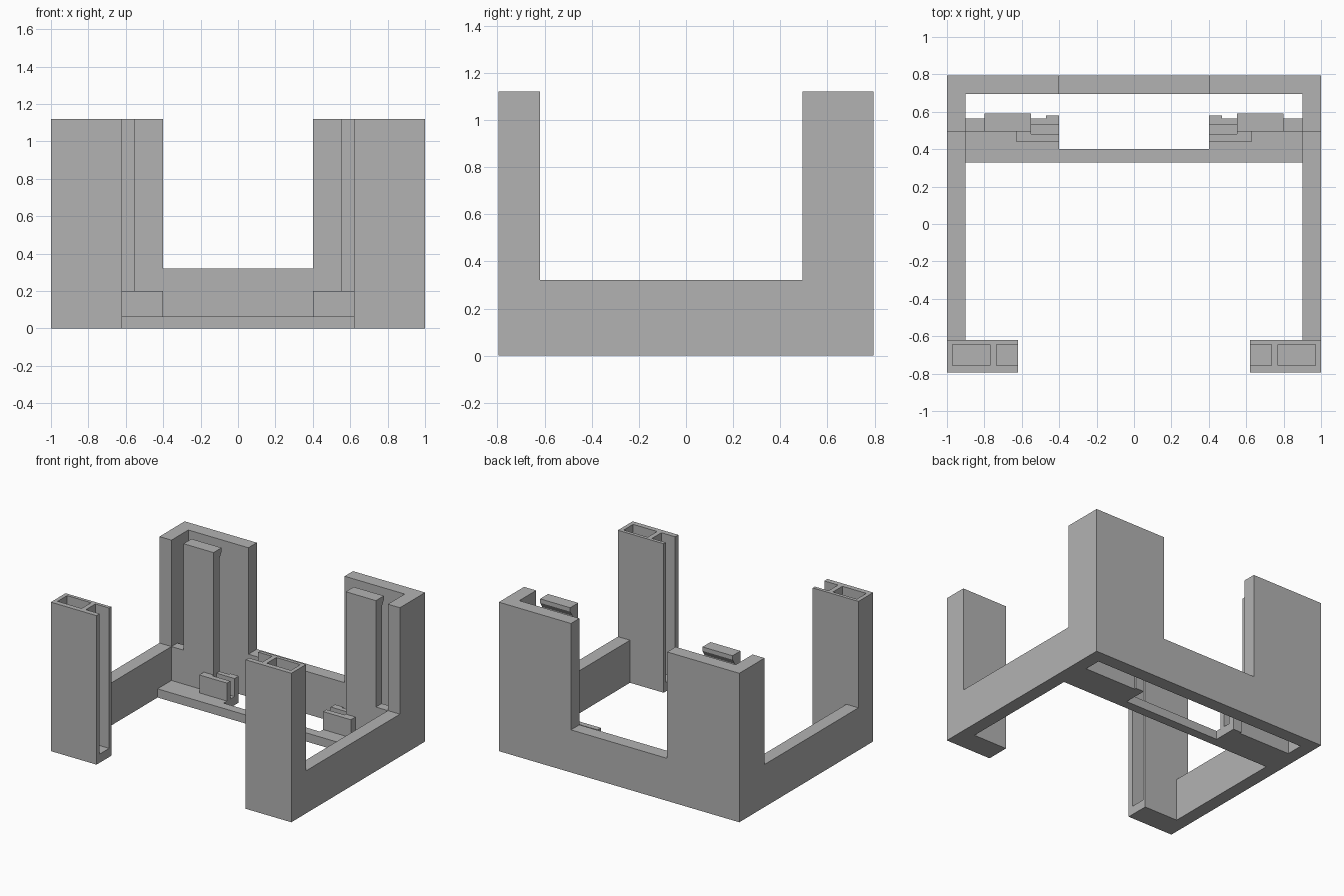
import bpy, bmesh
from mathutils import Vector

cube = bpy.data.objects.get("Cube")
if cube:
    bpy.data.objects.remove(cube, do_unlink=True)

grey = bpy.data.materials.new("plain grey")
grey.use_nodes = True
grey.diffuse_color = (0.45, 0.45, 0.45, 1)
grey.node_tree.nodes["Principled BSDF"].inputs["Base Color"].default_value = grey.diffuse_color

H, LOW, FLOOR = 1.12, 0.32, 0.065      # post, wall and floor heights
BACK, FRONT = 0.795, -0.795
WING, CLIP_BACK = 0.495, 0.565         # front of wing, back of clip bar


def prism(name, points, axis, lo, hi):
    """Extrude a 2D outline along an axis between lo and hi."""
    place = {"x": lambda a, b, c: (c, a, b),
             "y": lambda a, b, c: (a, c, b),
             "z": lambda a, b, c: (a, b, c)}[axis]
    bm = bmesh.new()
    face = bm.faces.new([bm.verts.new(place(a, b, lo)) for a, b in points])
    new = bmesh.ops.extrude_face_region(bm, geom=[face])["geom"]
    shift = Vector(place(0, 0, hi - lo))
    bmesh.ops.translate(bm, vec=shift, verts=[v for v in new if isinstance(v, bmesh.types.BMVert)])
    bmesh.ops.recalc_face_normals(bm, faces=bm.faces)
    mesh = bpy.data.meshes.new(name)
    bm.to_mesh(mesh)
    bm.free()
    mesh.materials.append(grey)
    obj = bpy.data.objects.new(name, mesh)
    bpy.context.collection.objects.link(obj)
    return obj


def box(name, x0, x1, y0, y1, z0, z1):
    return prism(name, [(x0, y0), (x1, y0), (x1, y1), (x0, y1)], "z", z0, z1)


def apply(obj, kind, **settings):
    mod = obj.modifiers.new(kind.title(), kind)
    for key, value in settings.items():
        setattr(mod, key, value)
    bpy.context.view_layer.objects.active = obj
    bpy.ops.object.modifier_apply(modifier=mod.name)


def both_sides(half):
    return half + [(-a, b) for a, b in reversed(half)]


# Back wall with its two raised panels
prism("back_wall", both_sides([(0.4, LOW), (0.4, H), (0.9, H), (0.9, 0)]), "y", BACK - 0.1, BACK)

# Floor shelf, narrow in the middle and stepped at the clips
prism("floor_shelf", both_sides([(0.4, 0.4), (0.4, 0.58), (0.47, 0.58), (0.47, CLIP_BACK),
                                 (0.9, CLIP_BACK), (0.9, 0.33)]), "z", 0, FLOOR)

pairs = []

# Side wall with the raised wing at the back
pairs.append(prism("side_wall", [(-0.62, 0), (BACK, 0), (BACK, H), (WING, H), (WING, LOW),
                                 (-0.62, LOW)], "x", 0.9, 1))

# Front post with a closed pocket and a slot open to the inside
post = box("front_post", 0.62, 1, FRONT, -0.62, 0, H)
for x0, x1 in ((0.77, 0.97), (0.5, 0.735)):
    cutter = box("pocket_cutter", x0, x1, -0.757, -0.645, FLOOR, H + 0.1)
    cutter.hide_render = True
    apply(post, "BOOLEAN", operation="DIFFERENCE", solver="EXACT", object=cutter)
    bpy.data.objects.remove(cutter, do_unlink=True)
pairs.append(post)

# Tall clip bar with a sloped hook at its top
pairs.append(prism("clip_bar", [(WING, FLOOR), (CLIP_BACK, FLOOR), (CLIP_BACK, 1.05),
                                (0.59, 1.09), (0.59, H), (WING, H)], "x", 0.55, 0.8))
pairs.append(box("clip_bar_foot", 0.8, 0.9, WING, CLIP_BACK, FLOOR, LOW))

# Low channel beside the bar
pairs.append(prism("channel_front", [(0.4, 0.44), (0.63, 0.44), (0.63, WING), (0.55, WING),
                                     (0.55, 0.48), (0.4, 0.48)], "z", FLOOR, 0.2))
pairs.append(prism("channel_back", [(0.4, 0.53), (0.55, 0.53), (0.55, CLIP_BACK),
                                    (0.47, CLIP_BACK), (0.47, 0.58), (0.4, 0.58)], "z", FLOOR, 0.2))

for part in pairs:
    apply(part, "MIRROR", use_mirror_merge=False)
